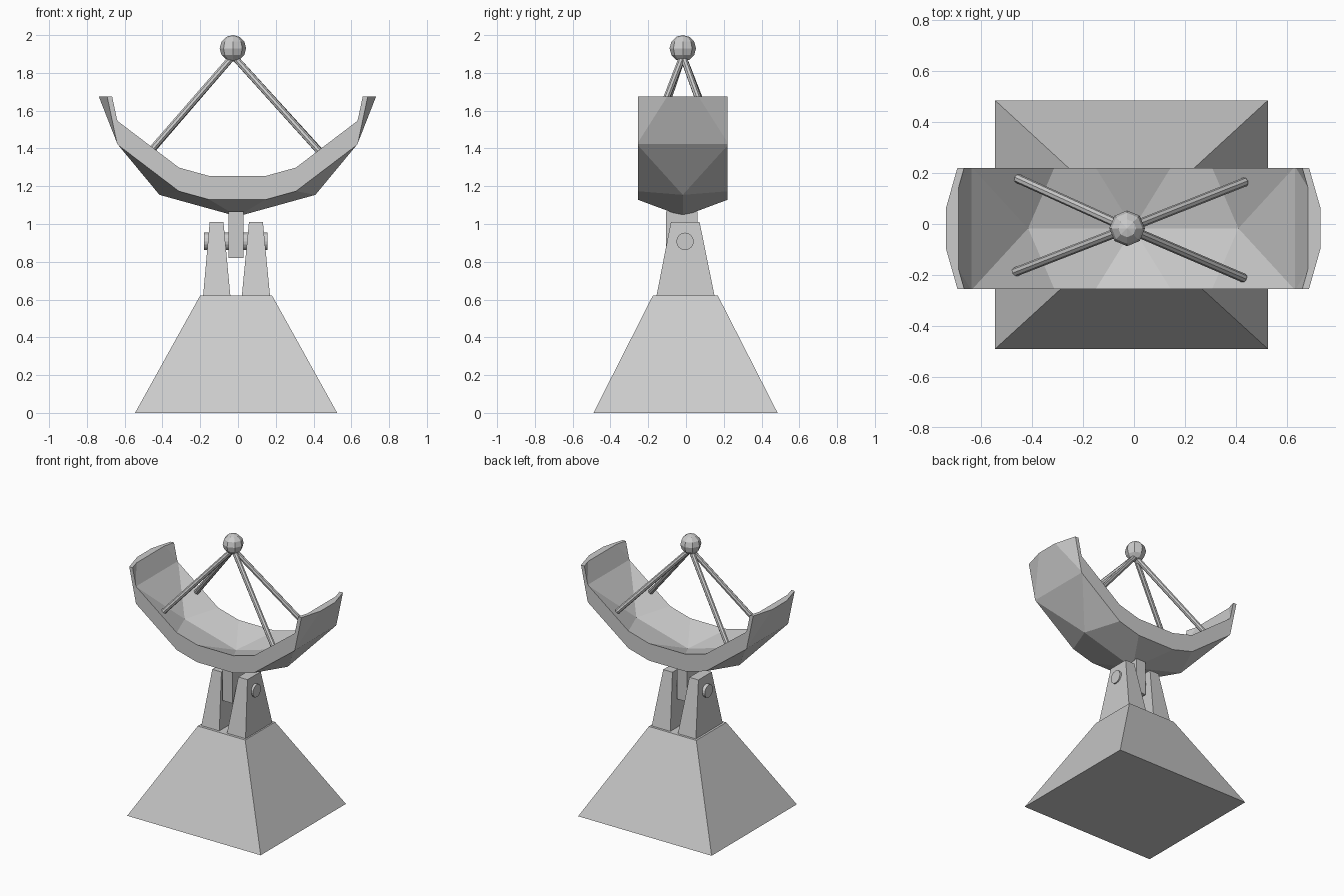
import bpy, bmesh, math
from mathutils import Matrix, Vector

if "Cube" in bpy.data.objects:
    bpy.data.objects.remove(bpy.data.objects["Cube"])


def finish(name, bm):
    bmesh.ops.recalc_face_normals(bm, faces=bm.faces)
    me = bpy.data.meshes.new(name)
    bm.to_mesh(me)
    bm.free()
    ob = bpy.data.objects.new(name, me)
    bpy.context.collection.objects.link(ob)
    return ob


def taper(name, bottom, top, z0, z1):
    """Tapered block; bottom and top are (x0, x1, y0, y1)."""
    bm = bmesh.new()
    rings = []
    for (x0, x1, y0, y1), z in ((bottom, z0), (top, z1)):
        rings.append([bm.verts.new((x, y, z)) for x, y in
                      ((x0, y0), (x1, y0), (x1, y1), (x0, y1))])
    lo, hi = rings
    bm.faces.new(lo[::-1])
    bm.faces.new(hi)
    for i in range(4):
        j = (i + 1) % 4
        bm.faces.new((lo[i], lo[j], hi[j], hi[i]))
    return finish(name, bm)


def rod(name, a, b, radius, sides):
    a, b = Vector(a), Vector(b)
    d = b - a
    mat = Matrix.Translation((a + b) / 2) @ d.to_track_quat('Z', 'Y').to_matrix().to_4x4()
    bm = bmesh.new()
    bmesh.ops.create_cone(bm, cap_ends=True, segments=sides, radius1=radius,
                          radius2=radius, depth=d.length, matrix=mat)
    return finish(name, bm)


def ico(name, centre):
    """Low-poly ball turned so an edge midpoint points straight down."""
    bm = bmesh.new()
    bmesh.ops.create_icosphere(bm, subdivisions=2, radius=1)
    turn = Matrix.Rotation(-math.atan(2) / 2, 4, 'Y')
    size = Matrix.Diagonal((0.785, 0.785, 0.765, 1))
    bm.transform(Matrix.Translation(centre) @ size @ turn)
    return finish(name, bm)


def cut(ob, cutter, op):
    m = ob.modifiers.new(op, 'BOOLEAN')
    m.operation, m.object, m.solver = op, cutter, 'EXACT'
    cutter.hide_render = True
    bpy.context.view_layer.objects.active = ob
    bpy.ops.object.modifier_apply(modifier=m.name)
    bpy.data.objects.remove(cutter)


# pedestal
taper("pedestal", (-0.545, 0.525, -0.49, 0.485), (-0.2, 0.18, -0.175, 0.168), 0, 0.622)

# fork arms that carry the pivot
taper("left_fork_arm", (-0.185, -0.04, -0.157, 0.152), (-0.15, -0.077, -0.08, 0.072), 0.615, 1.01)
taper("right_fork_arm", (0.02, 0.17, -0.157, 0.152), (0.058, 0.132, -0.08, 0.072), 0.615, 1.01)

# pivot pin and hanging lug
rod("pivot_pin", (-0.18, -0.005, 0.908), (0.155, -0.005, 0.908), 0.046, 16)
lug = (-0.05, 0.03, -0.105, 0.06)
taper("dish_lug", lug, lug, 0.82, 1.065)

# dish: ball minus a raised copy, trimmed to a strip
cx, cy = -0.003, -0.017
dish = ico("dish", (cx, cy, 1.805))
cut(dish, ico("hollow", (cx, cy, 1.93)), 'DIFFERENCE')
strip = (-1, 1, -0.255, 0.22)
cut(dish, taper("strip", strip, strip, 0.9, 1.675), 'INTERSECT')

# feed struts and receiver ball
for i, end in enumerate(((-0.46, 0.18), (-0.465, -0.188), (0.435, 0.165), (0.43, -0.212))):
    rod(f"feed_strut_{i + 1}", (end[0], end[1], 1.385), (-0.025, -0.017, 1.89), 0.018, 8)
bm = bmesh.new()
bmesh.ops.create_uvsphere(bm, u_segments=8, v_segments=6, radius=0.07,
                          matrix=Matrix.Translation((-0.027, -0.017, 1.93)))
finish("receiver_ball", bm)
